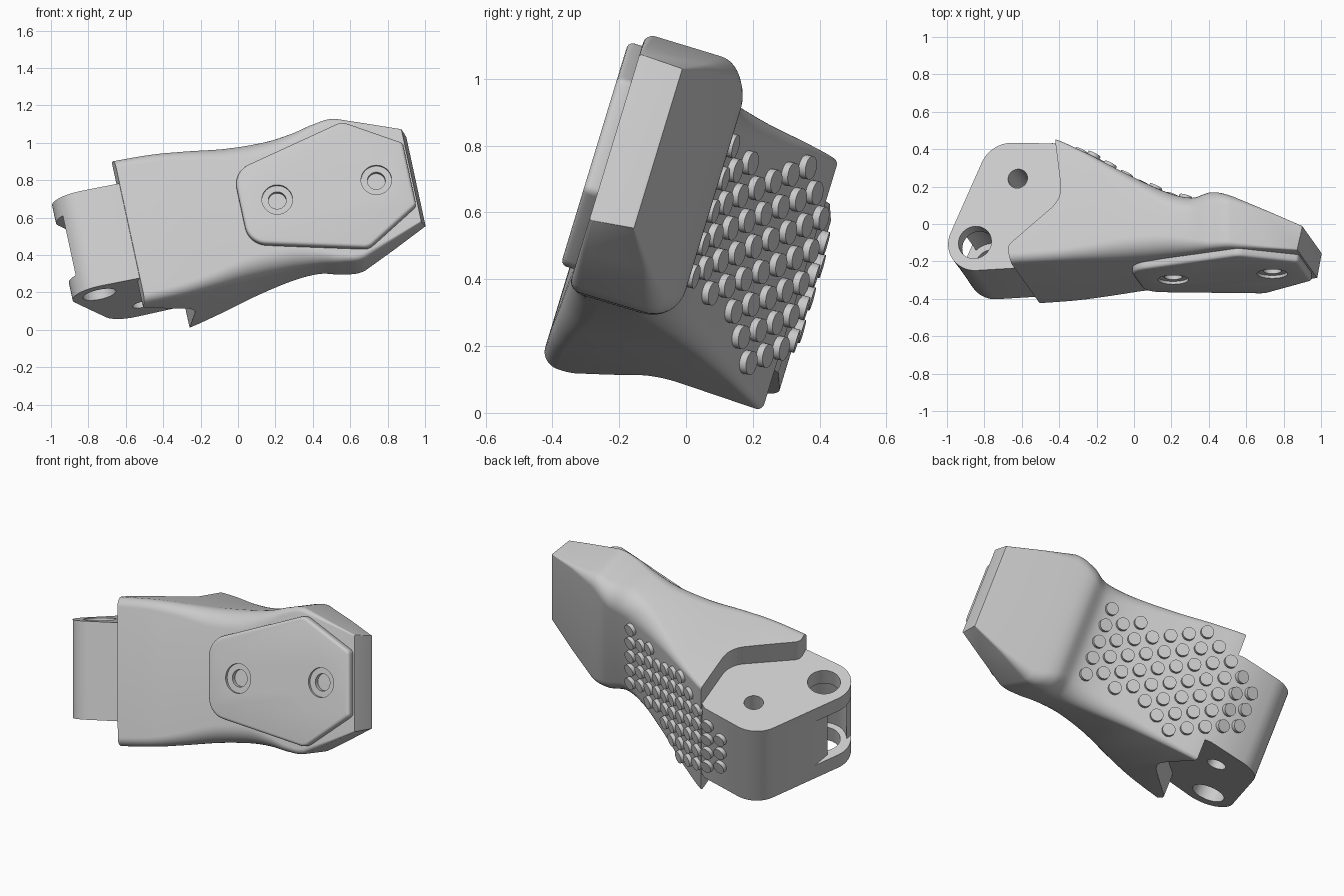
import bpy, bmesh, math
from mathutils import Matrix, Vector

if "Cube" in bpy.data.objects:
    bpy.data.objects.remove(bpy.data.objects["Cube"])

# Everything is modelled in a local frame (length u, depth v, width w), then tilted
TILT = Matrix.Rotation(math.radians(-16.9), 4, 'X') @ Matrix.Rotation(math.radians(-11.7), 4, 'Y')
MID = 0.525

grey = bpy.data.materials.new("light_grey")
grey.use_nodes = True
grey.diffuse_color = (0.6, 0.6, 0.6, 1)
grey.node_tree.nodes["Principled BSDF"].inputs["Base Color"].default_value = (0.6, 0.6, 0.6, 1)


def finish(name, bm):
    bmesh.ops.recalc_face_normals(bm, faces=bm.faces)
    mesh = bpy.data.meshes.new(name)
    bm.to_mesh(mesh)
    bm.free()
    mesh.materials.append(grey)
    obj = bpy.data.objects.new(name, mesh)
    bpy.context.collection.objects.link(obj)
    obj.matrix_world = TILT
    return obj


def activate(obj):
    bpy.ops.object.select_all(action='DESELECT')
    obj.select_set(True)
    bpy.context.view_layer.objects.active = obj


def smooth(obj, angle=32):
    activate(obj)
    bpy.ops.object.shade_smooth_by_angle(angle=math.radians(angle))


def cut(obj, cutter):
    cutter.hide_render = True
    mod = obj.modifiers.new("cut", 'BOOLEAN')
    mod.operation, mod.solver, mod.object = 'DIFFERENCE', 'EXACT', cutter
    activate(obj)
    bpy.ops.object.modifier_apply(modifier=mod.name)
    bpy.data.objects.remove(cutter)


def rounded(corners, steps=10):
    """Polygon from (a, b, radius) corners with each corner rounded."""
    out = []
    for i, (a, b, r) in enumerate(corners):
        p = Vector((a, b))
        if r == 0:
            out.append(p)
            continue
        d1 = (Vector(corners[i - 1][:2]) - p).normalized()
        d2 = (Vector(corners[(i + 1) % len(corners)][:2]) - p).normalized()
        half = math.acos(max(-1, min(1, d1.dot(d2)))) / 2
        centre = p + (d1 + d2).normalized() * (r / math.sin(half))
        s = p + d1 * (r / math.tan(half)) - centre
        e = p + d2 * (r / math.tan(half)) - centre
        first = math.atan2(s.y, s.x)
        sweep = math.remainder(math.atan2(e.y, e.x) - first, 2 * math.pi)
        for k in range(steps + 1):
            t = first + sweep * k / steps
            out.append(centre + Vector((r * math.cos(t), r * math.sin(t))))
    return out


def prism(name, pts, lo, hi, axis='w'):
    """Extrude a flat outline along w (outline in u, v) or along v (outline in u, w)."""
    place = (lambda p, t: (p[0], p[1], t)) if axis == 'w' else (lambda p, t: (p[0], t, p[1]))
    bm = bmesh.new()
    a = [bm.verts.new(place(p, lo)) for p in pts]
    b = [bm.verts.new(place(p, hi)) for p in pts]
    bm.faces.new(a)
    bm.faces.new(b[::-1])
    for i in range(len(pts)):
        j = (i + 1) % len(pts)
        bm.faces.new((a[i], a[j], b[j], b[i]))
    return finish(name, bm)


def circle(a, b, r, n=40):
    return [(a + r * math.cos(2 * math.pi * k / n), b + r * math.sin(2 * math.pi * k / n)) for k in range(n)]


# Body stations: u, front v, back v, half width, front radius, back radius
STATIONS = [
    (-0.60, -0.46, 0.26, 0.41, 0.05, 0.02),
    (-0.30, -0.46, 0.235, 0.405, 0.055, 0.02),
    (-0.10, -0.455, 0.15, 0.39, 0.07, 0.03),
    (0.12, -0.45, 0.03, 0.37, 0.10, 0.06),
    (0.33, -0.445, -0.075, 0.365, 0.10, 0.10),
    (0.48, -0.445, -0.12, 0.375, 0.07, 0.12),
    (0.60, -0.445, -0.108, 0.395, 0.04, 0.10),
    (0.72, -0.445, -0.15, 0.40, 0.03, 0.06),
    (0.90, -0.445, -0.23, 0.327, 0.015, 0.02),
    (1.055, -0.445, -0.298, 0.265, 0.008, 0.008),
    (1.08, -0.318, -0.31, 0.255, 0.003, 0.003),
]


def sample_stations(steps=8):
    rows, last = [], len(STATIONS) - 1
    for i in range(last):
        p0, p1 = STATIONS[max(i - 1, 0)], STATIONS[i]
        p2, p3 = STATIONS[i + 1], STATIONS[min(i + 2, last)]
        n = steps if i < 7 else 1
        for k in range(n):
            t = k / n
            rows.append([b + 0.5 * t * (c - a + t * (2 * a - 5 * b + 4 * c - d + t * (3 * (b - c) + d - a)))
                         for a, b, c, d in zip(p0, p1, p2, p3)])
    rows.append(list(STATIONS[-1]))
    return rows


# Main body: rounded rectangular sections lofted along the length
rows = sample_stations()
bm = bmesh.new()
rings = []
for u, vf, vb, h, rf, rb in rows:
    ring = []
    for sv, sw, r, start in ((1, 1, rb, 0), (-1, 1, rf, 90), (-1, -1, rf, 180), (1, -1, rb, 270)):
        cv = vb - r if sv > 0 else vf + r
        for k in range(9):
            a = math.radians(start + 90 * k / 8)
            ring.append(bm.verts.new((u, cv + r * math.cos(a), MID + sw * (h - r) + r * math.sin(a))))
    rings.append(ring)
for r1, r2 in zip(rings, rings[1:]):
    for i in range(len(r1)):
        j = (i + 1) % len(r1)
        bm.faces.new((r1[i], r1[j], r2[j], r2[i]))
bm.faces.new(rings[0])
bm.faces.new(rings[-1][::-1])
body = finish("main_body", bm)

# Curved end of the body that overhangs the hinge lug
end_curve = rounded([(-0.238, 0.4, 0), (-0.238, 0.2, 0), (-0.2, -0.12, 0.15), (-0.5, -0.37, 0.05),
                     (-0.455, -0.6, 0), (-0.8, -0.6, 0), (-0.8, 0.4, 0)])
cut(body, prism("end_cutter", end_curve, -0.2, 1.3))
smooth(body)

# Hinge lug with pin holes and a forked slot
lug = prism("hinge_lug", rounded([(-0.12, -0.453, 0), (-0.934, -0.453, 0.155), (-0.618, 0.257, 0.17),
                                  (-0.27, 0.23, 0), (-0.12, 0.13, 0)], 16), MID - 0.27, MID + 0.27)
slot = [(-0.763, 0.0), (-0.825, -0.5), (-1.1, -0.5), (-1.1, 0.0)]
cut(lug, prism("slot_cutter", slot, MID - 0.17, MID + 0.17))
cut(lug, prism("pocket_cutter", circle(-0.704, -0.296, 0.125), MID - 0.17, MID + 0.17))
cut(lug, prism("pin_hole_cutter", circle(-0.704, -0.296, 0.09), 0, 1.2))
cut(lug, prism("small_hole_cutter", circle(-0.47, 0.046, 0.053), 0, 1.2))
smooth(lug)

# Raised front plate with two stepped screw holes
half_plate = [(1.045, 0.178, 0.03), (0.75, 0.36, 0.07), (0.125, 0.205, 0.12)]
outline = half_plate + [(u, -w, r) for u, w, r in reversed(half_plate)]
outline = [(p[0], p[1] + MID) for p in rounded(outline)]
plate = prism("front_plate", outline, -0.488, -0.425, 'v')
bevel = plate.modifiers.new("bevel", 'BEVEL')
bevel.width, bevel.segments, bevel.limit_method, bevel.angle_limit = 0.018, 3, 'ANGLE', math.radians(50)
activate(plate)
bpy.ops.object.modifier_apply(modifier=bevel.name)
for u in (0.323, 0.864):
    cut(plate, prism("recess_cutter", circle(u, MID, 0.082), -0.6, -0.472, 'v'))
    cut(plate, prism("screw_hole_cutter", circle(u, MID, 0.048), -0.6, -0.3, 'v'))
smooth(plate)

# Grip studs: staggered columns walked along the back wall onto the lug
path = [Vector((r[0], r[2], 0)) for r in reversed(rows) if -0.25 < r[0] < 0.435]
path += [Vector((-0.27, 0.232, 0)), Vector((-0.51, 0.252, 0))]
PITCH = 0.104


def along(dist):
    for a, b in zip(path, path[1:]):
        step = (b - a).length
        if dist <= step:
            break
        dist -= step
    d = (b - a).normalized()
    return a + d * dist, Vector((d.y, -d.x, 0))


bm = bmesh.new()
for column, count in enumerate((5, 4, 5, 4, 5, 6, 7, 6, 5, 4, 3)):
    spot, normal = along(column * 0.0895)
    turn = normal.to_track_quat('Z', 'Y').to_matrix().to_4x4()
    for k in range(count):
        w = MID + (k - (count - 1) / 2) * PITCH
        bmesh.ops.create_cone(bm, cap_ends=True, segments=24, radius1=0.036, radius2=0.036, depth=0.044,
                              matrix=Matrix.Translation(spot + Vector((0, 0, w))) @ turn)
smooth(finish("grip_studs", bm))
